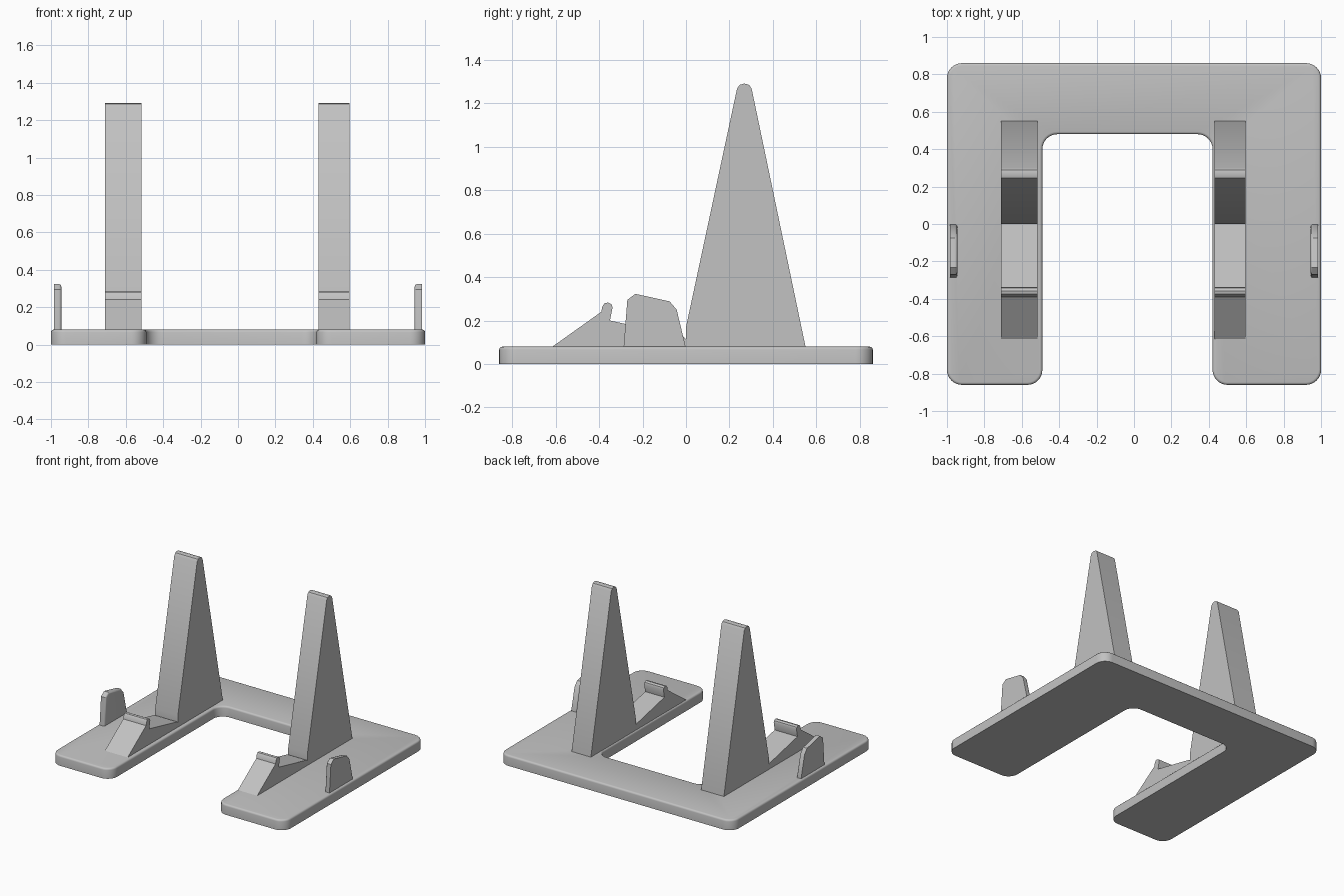
import bpy, bmesh, math
from mathutils import Vector

if "Cube" in bpy.data.objects:
    bpy.data.objects.remove(bpy.data.objects["Cube"], do_unlink=True)

GREY = (0.54, 0.54, 0.54, 1.0)
plastic = bpy.data.materials.new("light grey plastic")
plastic.use_nodes = True
plastic.diffuse_color = GREY
plastic.node_tree.nodes["Principled BSDF"].inputs["Base Color"].default_value = GREY

TOP = 0.08  # upper face of the base plate


def prism(points, depth):
    """Extrude a closed 3D outline along a vector."""
    bm = bmesh.new()
    face = bm.faces.new([bm.verts.new(p) for p in points])
    new = bmesh.ops.extrude_face_region(bm, geom=[face])["geom"]
    moved = [g for g in new if isinstance(g, bmesh.types.BMVert)]
    bmesh.ops.translate(bm, verts=moved, vec=Vector(depth))
    bmesh.ops.recalc_face_normals(bm, faces=bm.faces)
    return bm


def round_edges(bm, test, size, segments):
    edges = [e for e in bm.edges if test(*(v.co for v in e.verts))]
    bmesh.ops.bevel(bm, geom=edges, offset=size, segments=segments,
                    profile=0.5, affect='EDGES', clamp_overlap=True)


def finish(bm, name):
    mesh = bpy.data.meshes.new(name)
    bm.to_mesh(mesh)
    bm.free()
    mesh.materials.append(plastic)
    obj = bpy.data.objects.new(name, mesh)
    bpy.context.collection.objects.link(obj)
    bpy.ops.object.select_all(action='DESELECT')
    obj.select_set(True)
    bpy.context.view_layer.objects.active = obj
    bpy.ops.object.shade_smooth_by_angle(angle=math.radians(32))
    return obj


# U-shaped base plate with rounded corners and a softened upper rim
outline = [(-1, -0.86), (-0.49, -0.86), (-0.49, 0.48), (0.42, 0.48),
           (0.42, -0.86), (1, -0.86), (1, 0.86), (-1, 0.86)]
base = prism([(x, y, 0) for x, y in outline], (0, 0, TOP))
round_edges(base, lambda a, b: abs(a.z - b.z) > 0.01, 0.08, 8)
round_edges(base, lambda a, b: min(a.z, b.z) > TOP - 0.001, 0.014, 3)
finish(base, "base_plate")

# Supports: ramp, hooked lip, sloping cradle floor, relief notch, tall back rest
support = [(-0.615, 0.06), (-0.615, TOP), (-0.39, 0.24), (-0.385, 0.265),
           (-0.374, 0.28), (-0.358, 0.283), (-0.343, 0.275), (-0.338, 0.26),
           (-0.35, 0.2), (-0.01, 0.125), (0, 0.115), (0, 0.17),
           (0.235, 1.268), (0.247, 1.285), (0.268, 1.291), (0.29, 1.285),
           (0.302, 1.268), (0.55, TOP), (0.55, 0.06)]
for name, x0, x1 in (("right_support", -0.71, -0.515),
                     ("left_support", 0.43, 0.595)):
    finish(prism([(x0, y, z) for y, z in support], (x1 - x0, 0, 0)), name)

# Side guide tabs, rounded on the edges that face inward
tab = [(-0.287, 0.06), (-0.287, TOP), (-0.27, 0.295), (-0.233, 0.323),
       (-0.075, 0.288), (-0.043, 0.25), (-0.002, TOP), (-0.002, 0.06)]
for name, side in (("right_tab", -1), ("left_tab", 1)):
    bm = prism([(side * 0.985, y, z) for y, z in tab], (-side * 0.04, 0, 0))
    round_edges(bm, lambda a, b: max(abs(a.x), abs(b.x)) < 0.95
                and max(a.z, b.z) > 0.07, 0.012, 3)
    finish(bm, name)
